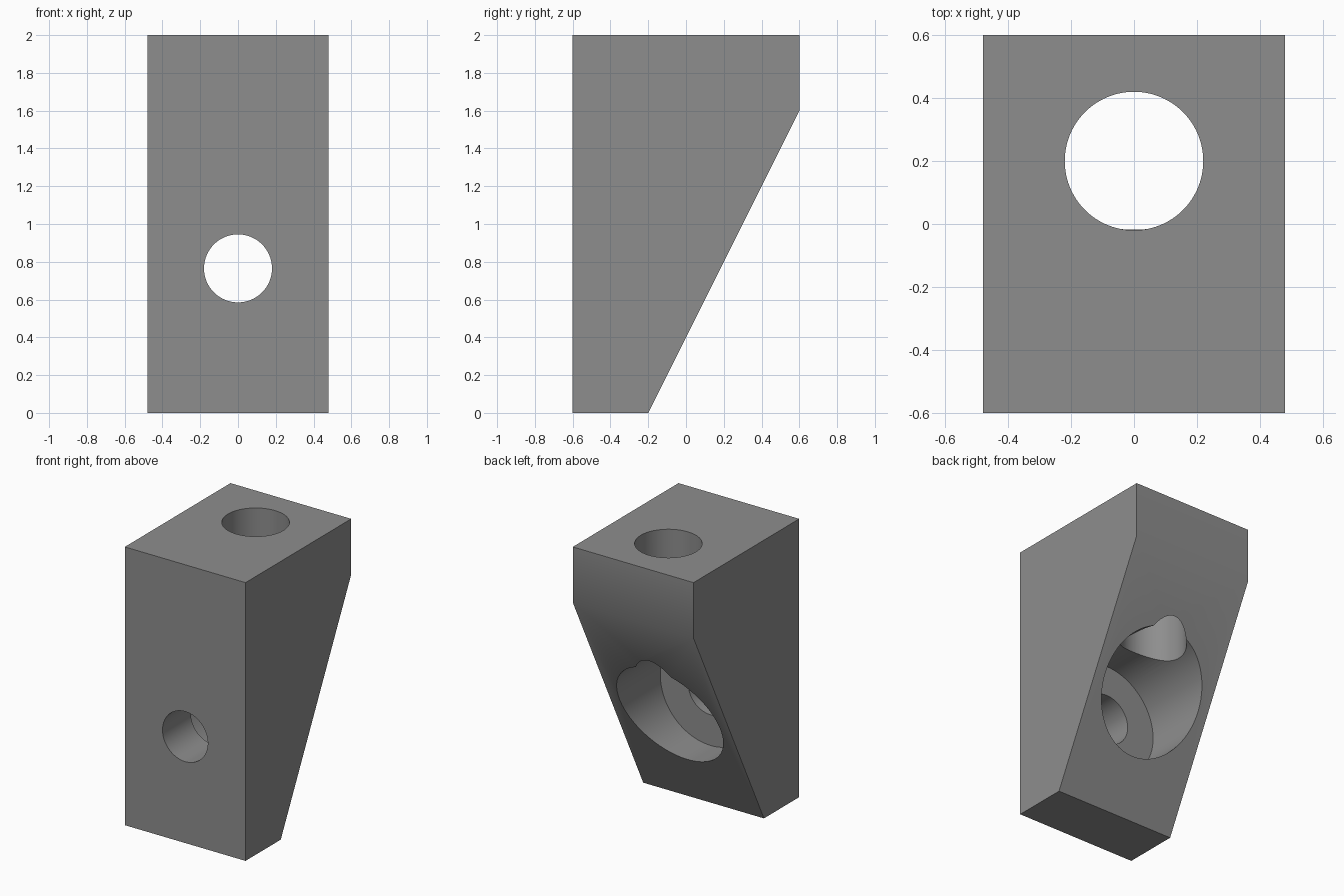
import bpy, bmesh, math
from mathutils import Matrix

if "Cube" in bpy.data.objects:
    bpy.data.objects.remove(bpy.data.objects["Cube"])

grey = bpy.data.materials.new("plain grey")
grey.diffuse_color = (0.27, 0.27, 0.27, 1)
grey.use_nodes = True
grey.node_tree.nodes["Principled BSDF"].inputs["Base Color"].default_value = grey.diffuse_color


def finish(name, bm):
    bmesh.ops.recalc_face_normals(bm, faces=bm.faces)
    mesh = bpy.data.meshes.new(name)
    bm.to_mesh(mesh)
    bm.free()
    mesh.materials.append(grey)
    obj = bpy.data.objects.new(name, mesh)
    bpy.context.collection.objects.link(obj)
    return obj


def cylinder(name, radius, start, end, axis, centre):
    """Cutter along 'y' or 'z'; centre holds the other two coordinates."""
    bm = bmesh.new()
    bmesh.ops.create_cone(bm, cap_ends=True, segments=96, radius1=radius,
                          radius2=radius, depth=end - start)
    mid = (start + end) / 2
    if axis == 'y':
        m = Matrix.Translation((centre[0], mid, centre[1])) @ Matrix.Rotation(math.pi / 2, 4, 'X')
    else:
        m = Matrix.Translation((centre[0], centre[1], mid))
    bmesh.ops.transform(bm, matrix=m, verts=bm.verts)
    obj = finish(name, bm)
    obj.hide_render = True
    obj.hide_viewport = True
    return obj


# Block: side profile (y, z) extruded across the width
profile = [(-0.6, 0), (-0.2, 0), (0.6, 1.6), (0.6, 2), (-0.6, 2)]
bm = bmesh.new()
face = bm.faces.new([bm.verts.new((-0.48, y, z)) for y, z in profile])
side = bmesh.ops.extrude_face_region(bm, geom=[face])
bmesh.ops.translate(bm, vec=(0.96, 0, 0),
                    verts=[v for v in side["geom"] if isinstance(v, bmesh.types.BMVert)])
block = finish("angled_block", bm)

# Bolt hole, its counterbore from the sloped back, and the vertical hole from the top
cutters = [
    cylinder("bolt_hole_cutter", 0.18, -0.8, 0.1, 'y', (0, 0.765)),
    cylinder("counterbore_cutter", 0.40, -0.28, 0.9, 'y', (0, 0.765)),
    cylinder("top_hole_cutter", 0.22, 0.7, 2.2, 'z', (0, 0.2)),
]
for cutter in cutters:
    mod = block.modifiers.new(cutter.name, 'BOOLEAN')
    mod.operation = 'DIFFERENCE'
    mod.solver = 'EXACT'
    mod.object = cutter

# Apply the cuts, drop the cutters and smooth the round walls
bpy.context.view_layer.objects.active = block
block.select_set(True)
for cutter in cutters:
    bpy.ops.object.modifier_apply(modifier=cutter.name)
    bpy.data.objects.remove(cutter)
bpy.ops.object.shade_smooth_by_angle(angle=math.radians(30))
